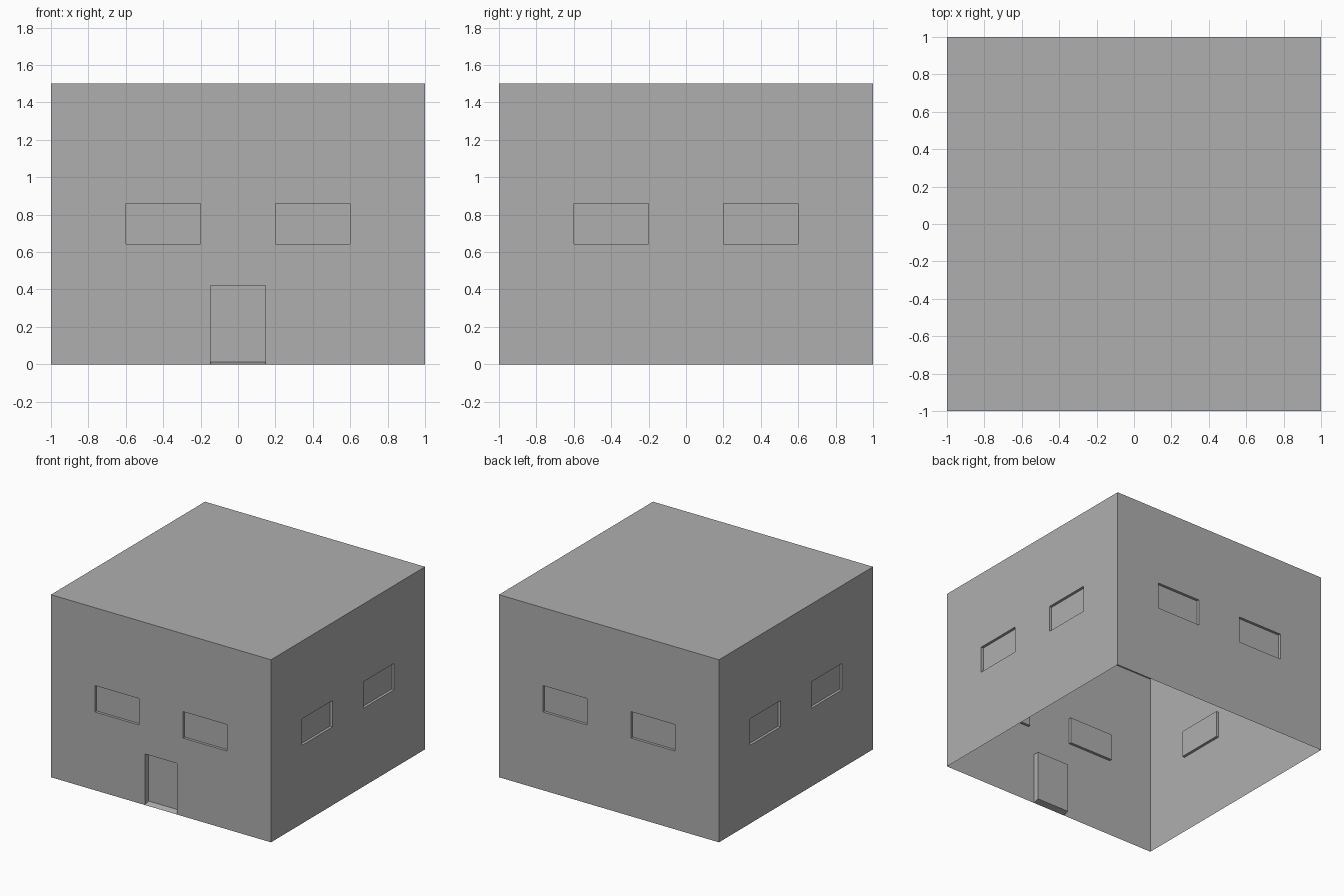
import bpy, bmesh, math
from mathutils import Matrix, Vector

if "Cube" in bpy.data.objects:
    bpy.data.objects.remove(bpy.data.objects["Cube"])

HEIGHT = 1.5
WINDOW_Z = (0.643, 0.86)
WINDOW_DEPTH = 0.022
DOOR_X = (-0.147, 0.146)
DOOR_TOP = 0.42
DOOR_DEPTH = 0.05
SILL_RISE = 0.013

bm = bmesh.new()


def quad(points, turn):
    bm.faces.new([bm.verts.new(turn @ Vector(p)) for p in points])


def recess(x0, x1, z0, z1, depth, rise, turn):
    """Pocket in a wall: back panel plus four reveals."""
    outer = [(x0, -1, z0), (x1, -1, z0), (x1, -1, z1), (x0, -1, z1)]
    y = -1 + depth
    inner = [(x0, y, z0 + rise), (x1, y, z0 + rise), (x1, y, z1), (x0, y, z1)]
    quad(inner, turn)
    for i in range(4):
        j = (i + 1) % 4
        quad([outer[i], outer[j], inner[j], inner[i]], turn)


def wall(angle, door):
    """Front-facing wall panelled around its openings, turned into place."""
    turn = Matrix.Rotation(angle, 3, 'Z')
    xs = [-1, -0.6, -0.2, *(DOOR_X if door else ()), 0.2, 0.6, 1]
    zs = [0, DOOR_TOP, *WINDOW_Z, HEIGHT]
    for x0, x1 in zip(xs, xs[1:]):
        for z0, z1 in zip(zs, zs[1:]):
            if (x0, x1) in ((-0.6, -0.2), (0.2, 0.6)) and (z0, z1) == WINDOW_Z:
                recess(x0, x1, z0, z1, WINDOW_DEPTH, 0, turn)
            elif door and (x0, x1) == DOOR_X and z0 == 0:
                recess(x0, x1, z0, z1, DOOR_DEPTH, SILL_RISE, turn)
            elif z0 == WINDOW_Z[0] or z0 != WINDOW_Z[0]:
                quad([(x0, -1, z0), (x1, -1, z0), (x1, -1, z1), (x0, -1, z1)], turn)


# Four walls with two windows each, door in the front one only
for k in range(4):
    wall(k * math.pi / 2, door=(k == 0))
bmesh.ops.remove_doubles(bm, verts=bm.verts, dist=1e-4)

# Flat roof closes the top rim; the underside stays open
rim = [e for e in bm.edges
       if e.is_boundary and all(v.co.z > HEIGHT - 1e-3 for v in e.verts)]
bmesh.ops.contextual_create(bm, geom=rim)
bmesh.ops.recalc_face_normals(bm, faces=bm.faces)

mesh = bpy.data.meshes.new("building_shell")
bm.to_mesh(mesh)
bm.free()

# Dark grey finish
grey = bpy.data.materials.new("dark_grey")
grey.diffuse_color = (0.43, 0.43, 0.43, 1)
grey.use_nodes = True
grey.node_tree.nodes["Principled BSDF"].inputs["Base Color"].default_value = grey.diffuse_color
mesh.materials.append(grey)
bpy.context.collection.objects.link(bpy.data.objects.new("building_shell", mesh))
